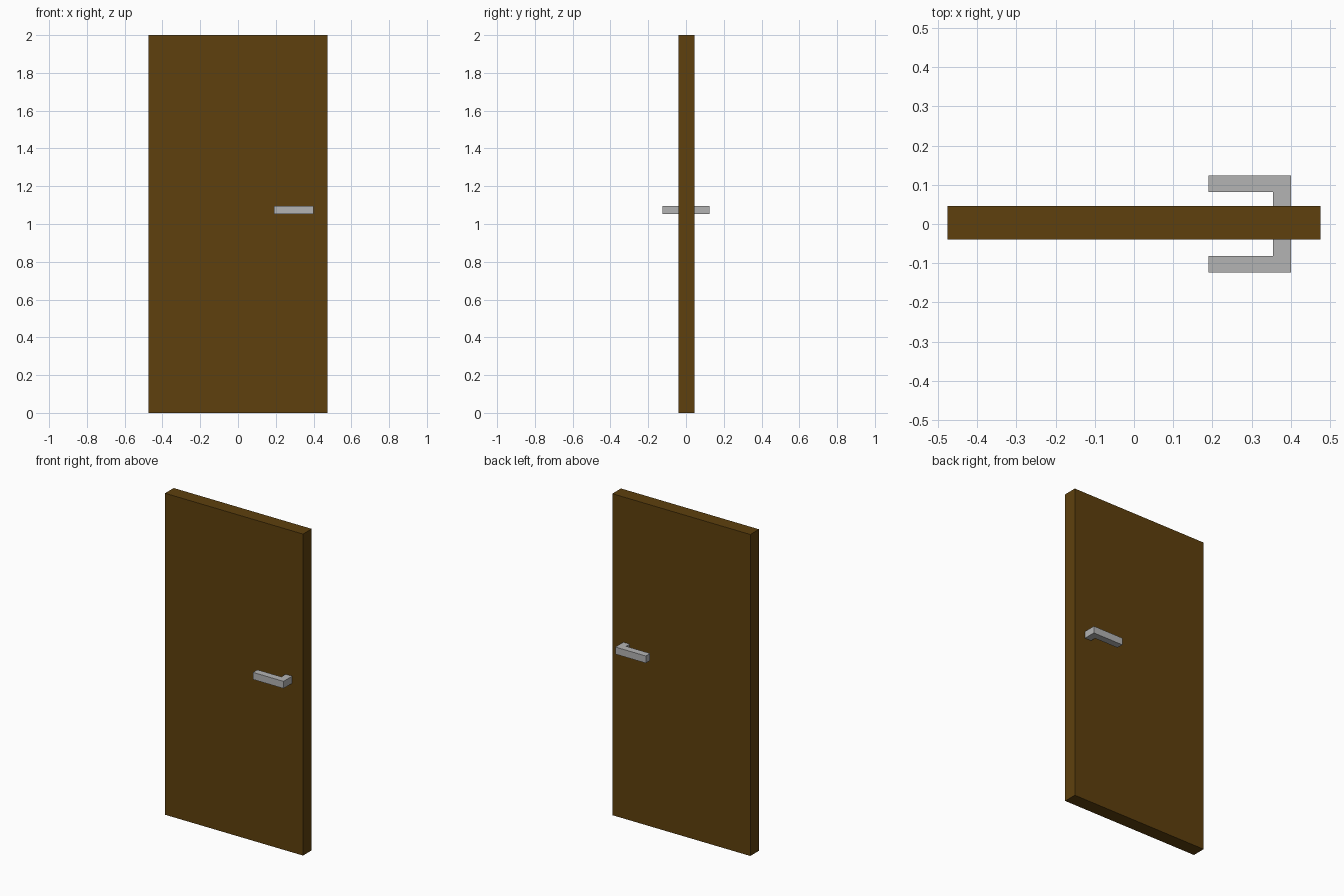
import bpy, bmesh

if "Cube" in bpy.data.objects:
    bpy.data.objects.remove(bpy.data.objects["Cube"])


def material(name, rgb):
    m = bpy.data.materials.new(name)
    m.diffuse_color = (*rgb, 1)
    m.use_nodes = True
    m.node_tree.nodes["Principled BSDF"].inputs["Base Color"].default_value = m.diffuse_color
    return m


def prism(name, outline, z0, z1, mat):
    """Extrude an xy outline from z0 up to z1."""
    bm = bmesh.new()
    face = bm.faces.new([bm.verts.new((x, y, z0)) for x, y in outline])
    top = bmesh.ops.extrude_face_region(bm, geom=[face])["geom"]
    bmesh.ops.translate(bm, vec=(0, 0, z1 - z0),
                        verts=[g for g in top if isinstance(g, bmesh.types.BMVert)])
    bmesh.ops.recalc_face_normals(bm, faces=bm.faces)
    me = bpy.data.meshes.new(name)
    bm.to_mesh(me)
    bm.free()
    me.materials.append(mat)
    ob = bpy.data.objects.new(name, me)
    bpy.context.collection.objects.link(ob)
    return ob


wood = material("brown wood", (0.112, 0.051, 0.004))
metal = material("grey metal", (0.456, 0.456, 0.456))

# Door slab, set very slightly towards the back
FRONT, BACK = -0.039, 0.046
prism("door_panel", [(-0.475, FRONT), (0.475, FRONT), (0.475, BACK), (-0.475, BACK)],
      0, 2, wood)

# L-shaped lever handle on each side
for name, s, root in (("front_handle", -1, FRONT), ("back_handle", 1, BACK)):
    prism(name, [(0.40, root), (0.40, s * 0.124), (0.19, s * 0.124),
                 (0.19, s * 0.081), (0.355, s * 0.081), (0.355, root)],
          1.052, 1.096, metal)
